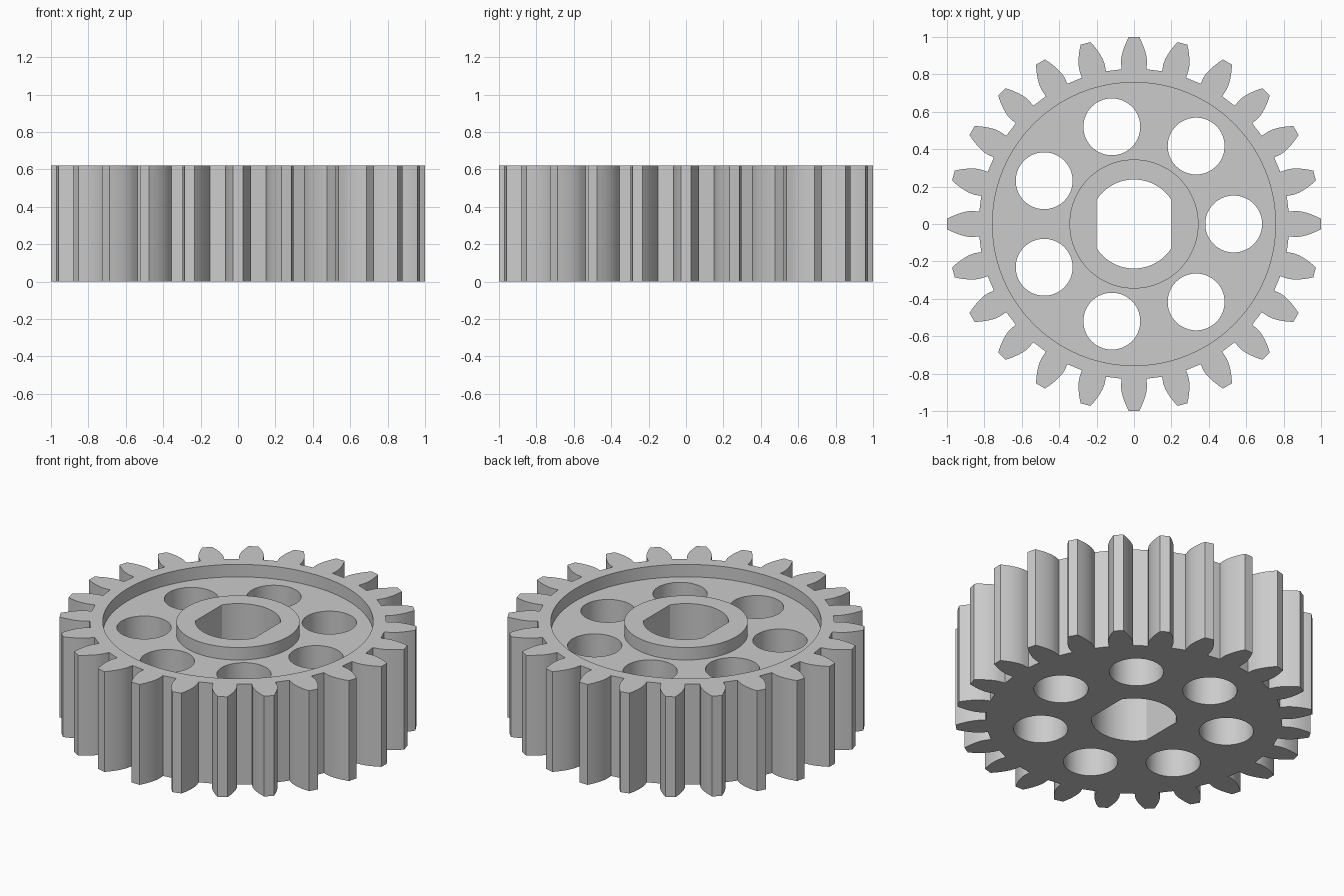
import bpy, bmesh
from math import cos, sin, tan, acos, pi, tau, radians

cube = bpy.data.objects.get("Cube")
if cube:
    bpy.data.objects.remove(cube, do_unlink=True)

TEETH = 24
HEIGHT = 0.62
POCKET_DEPTH = 0.077
TIP_R = 1.0
ROOT_R = 0.83
PITCH_R = TIP_R * TEETH / (TEETH + 2)
BASE_R = PITCH_R * cos(radians(20))

steel = bpy.data.materials.new("plain_grey")
steel.use_nodes = True
grey = (0.6, 0.6, 0.6, 1)
steel.diffuse_color = grey
steel.node_tree.nodes["Principled BSDF"].inputs["Base Color"].default_value = grey


def polar(r, a):
    return r * cos(a), r * sin(a)


def circle(r, cx=0, cy=0, n=96):
    return [(cx + r * cos(tau * i / n), cy + r * sin(tau * i / n)) for i in range(n)]


def prism(name, outline, z0, z1):
    """Extrude a closed outline from z0 to z1."""
    bm = bmesh.new()
    face = bm.faces.new([bm.verts.new((x, y, z0)) for x, y in outline])
    top = bmesh.ops.extrude_face_region(bm, geom=[face])["geom"]
    bmesh.ops.translate(bm, vec=(0, 0, z1 - z0),
                        verts=[v for v in top if isinstance(v, bmesh.types.BMVert)])
    bmesh.ops.recalc_face_normals(bm, faces=bm.faces)
    mesh = bpy.data.meshes.new(name)
    bm.to_mesh(mesh)
    bm.free()
    mesh.materials.append(steel)
    obj = bpy.data.objects.new(name, mesh)
    bpy.context.collection.objects.link(obj)
    return obj


def combine(body, tool, operation):
    """Apply a boolean and discard the tool."""
    tool.hide_render = True
    mod = body.modifiers.new(tool.name, 'BOOLEAN')
    mod.operation = operation
    mod.solver = 'EXACT'
    mod.object = tool
    bpy.context.view_layer.objects.active = body
    bpy.ops.object.modifier_apply(modifier=mod.name)
    bpy.data.objects.remove(tool, do_unlink=True)


def involute(r):
    a = acos(min(1, BASE_R / r))
    return tan(a) - a


def half_angle(r):
    return pi / (2 * TEETH) + involute(PITCH_R) - involute(r)


# Toothed outline: involute flanks with radial feet
steps = 6
radii = [ROOT_R] + [BASE_R + (TIP_R - BASE_R) * i / steps for i in range(steps + 1)]
flank = [(r, half_angle(max(r, BASE_R))) for r in radii]
outline = []
for t in range(TEETH):
    mid = tau * t / TEETH
    outline += [polar(r, mid - a) for r, a in flank]
    outline += [polar(r, mid + a) for r, a in reversed(flank)]
gear = prism("gear_wheel", outline, 0, HEIGHT)

# Recessed web on the top side with a raised hub
pocket = prism("pocket_cutter", circle(0.757), HEIGHT - POCKET_DEPTH, HEIGHT + 0.2)
combine(gear, pocket, 'DIFFERENCE')
combine(gear, prism("hub", circle(0.345), HEIGHT / 2, HEIGHT), 'UNION')

# Shaft bore with two flats
bore_r, flat_x = 0.238, 0.2
start = acos(flat_x / bore_r)
arc = [polar(bore_r, start + (pi - 2 * start) * i / 32) for i in range(33)]
bore = arc + [(-x, -y) for x, y in arc]
combine(gear, prism("bore_cutter", bore, -0.2, HEIGHT + 0.2), 'DIFFERENCE')

# Ring of lightening holes
for i in range(7):
    cx, cy = polar(0.533, tau * i / 7)
    hole = prism("hole_cutter", circle(0.152, cx, cy, 64), -0.2, HEIGHT + 0.2)
    combine(gear, hole, 'DIFFERENCE')

# Smooth curved walls, sharp rims
bpy.ops.object.select_all(action='DESELECT')
gear.select_set(True)
bpy.context.view_layer.objects.active = gear
bpy.ops.object.shade_smooth_by_angle(angle=radians(25))
